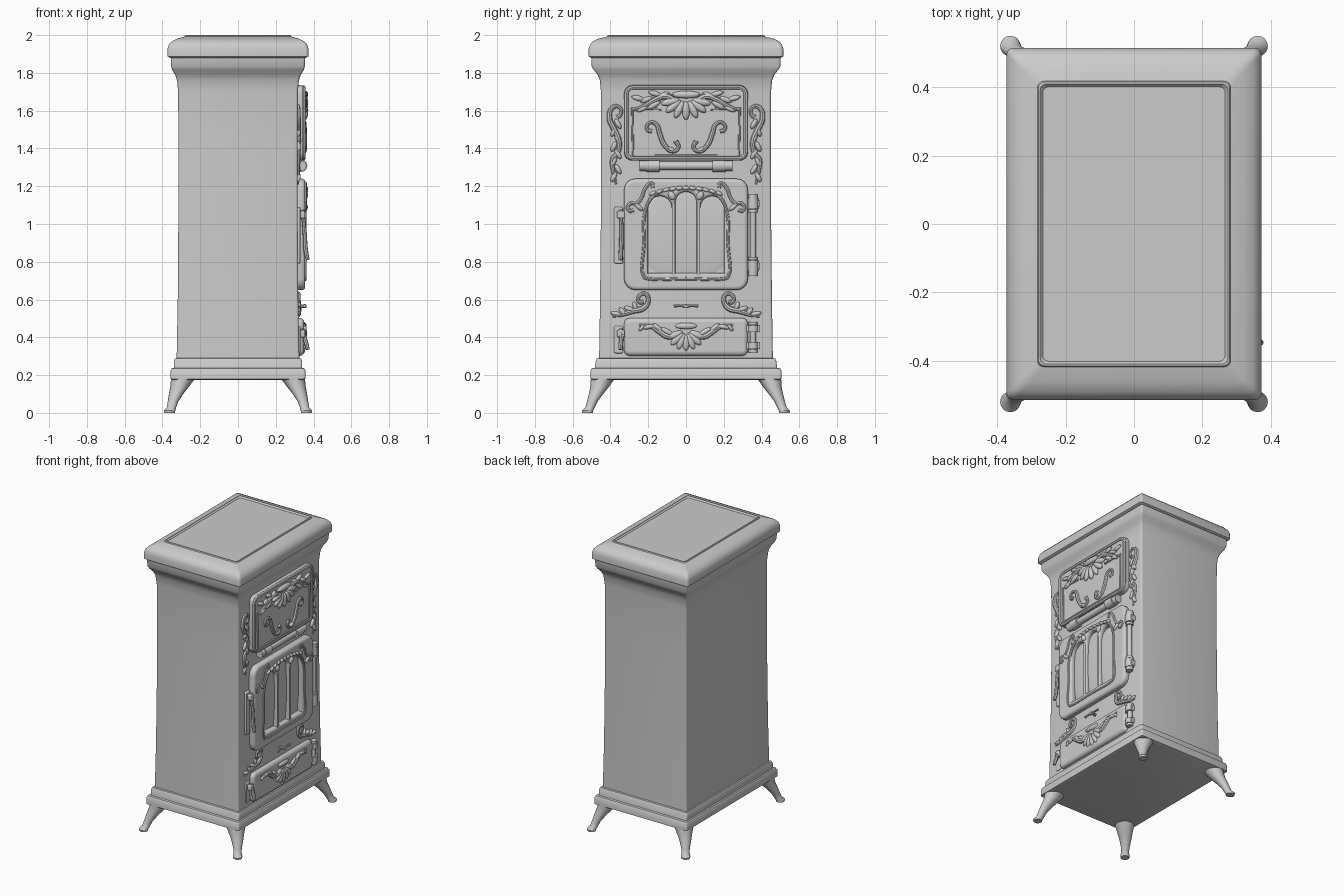
import bpy, bmesh, math
from mathutils import Matrix, Vector

if "Cube" in bpy.data.objects:
    bpy.data.objects.remove(bpy.data.objects["Cube"])

# local x -> world y, local y -> world z, local z -> world x (the decorated face looks along +x)
FACE = Matrix(((0, 0, 1, 0), (1, 0, 0, 0), (0, 1, 0, 0), (0, 0, 0, 1)))


def add(name, data):
    ob = bpy.data.objects.new(name, data)
    bpy.context.collection.objects.link(ob)
    return ob


def mesh_from(name, bm):
    bmesh.ops.recalc_face_normals(bm, faces=bm.faces)
    me = bpy.data.meshes.new(name)
    bm.to_mesh(me)
    bm.free()
    return add(name, me)


def rrect(hx, hy, r, cx=0, cy=0, n=4):
    pts = []
    for k, (sx, sy) in enumerate(((1, 1), (-1, 1), (-1, -1), (1, -1))):
        for i in range(n + 1):
            a = math.pi / 2 * (k + i / n)
            pts.append((cx + sx * (hx - r) + r * math.cos(a), cy + sy * (hy - r) + r * math.sin(a)))
    return pts


def arch(c, w, z0, z1, n=12):
    return [(c - w, z0), (c + w, z0)] + [(c + w * math.cos(math.pi * i / n), z1 + w * math.sin(math.pi * i / n))
                                        for i in range(n + 1)]


def loft(name, rings):
    bm = bmesh.new()
    vs = [[bm.verts.new(p) for p in ring] for ring in rings]
    n = len(vs[0])
    for a, b in zip(vs, vs[1:]):
        for i in range(n):
            bm.faces.new((a[i], a[(i + 1) % n], b[(i + 1) % n], b[i]))
    bm.faces.new(vs[0])
    bm.faces.new(vs[-1])
    return mesh_from(name, bm)


def rect_loft(name, profile, r=0.012):
    return loft(name, [[(x, y, z) for x, y in rrect(hx, hy, r)] for hx, hy, z in profile])


def plate(name, loops, x0, x1, bevel):
    cu = bpy.data.curves.new(name, 'CURVE')
    cu.dimensions = '2D'
    cu.fill_mode = 'BOTH'
    cu.extrude = (x1 - x0) / 2 - bevel
    cu.bevel_depth, cu.bevel_resolution, cu.offset = bevel, 3, -bevel
    for lp in loops:
        sp = cu.splines.new('POLY')
        sp.points.add(len(lp) - 1)
        for p, q in zip(sp.points, lp):
            p.co = (q[0], q[1], 0, 1)
        sp.use_cyclic_u = True
    add(name, cu).matrix_world = Matrix.Translation(((x0 + x1) / 2, 0, 0)) @ FACE


def tube(name, pts, r, x, radii=None, mirror=True, straight=False, cyclic=False):
    cu = bpy.data.curves.new(name, 'CURVE')
    cu.dimensions = '3D'
    cu.bevel_depth, cu.bevel_resolution, cu.use_fill_caps = r, 2, True
    cu.resolution_u = 5
    for s in ((1, -1) if mirror else (1,)):
        sp = cu.splines.new('BEZIER')
        sp.bezier_points.add(len(pts) - 1)
        for i, (b, p) in enumerate(zip(sp.bezier_points, pts)):
            b.co = (s * p[0], p[1], p[2] if len(p) > 2 else 0)
            b.handle_left_type = b.handle_right_type = 'VECTOR' if straight else 'AUTO'
            b.radius = radii[i] if radii else 1
        sp.use_cyclic_u = cyclic
    add(name, cu).matrix_world = Matrix.Translation((x, 0, 0)) @ FACE


def leaves(name, items, x, depth=0.014):
    # each leaf: y, z, angle in degrees, half length, half width; mirrored in y
    bm = bmesh.new()
    for y, z, a, l, w in items:
        for s in ((1, -1) if abs(y) > 1e-4 else (1,)):
            ang = math.radians(a if s > 0 else 180 - a)
            m = (Matrix.Translation((x, 0, 0)) @ FACE @ Matrix.Translation((s * y, z, 0))
                 @ Matrix.Rotation(ang, 4, 'Z') @ Matrix.Diagonal((l, w, depth, 1)))
            bmesh.ops.create_uvsphere(bm, u_segments=12, v_segments=8, radius=1, matrix=m)
    mesh_from(name, bm)


def turned(name, segs, axis, x, y, z):
    # stacked cylinders along y or z: offset, half length, radius
    bm = bmesh.new()
    rot = Matrix.Rotation(math.pi / 2, 4, 'X') if axis == 'y' else Matrix()
    for o, h, r in segs:
        c = Vector((x, y + o, z) if axis == 'y' else (x, y, z + o))
        bmesh.ops.create_cone(bm, cap_ends=True, segments=20, radius1=r, radius2=r, depth=2 * h,
                              matrix=Matrix.Translation(c) @ rot)
    mesh_from(name, bm)


# Plinth, body with flared cornice, and lid
rect_loft("plinth", [(.34, .49, .175), (.357, .505, .18), (.357, .505, .222), (.35, .498, .236),
                     (.34, .483, .238), (.34, .478, .275), (.334, .472, .288), (.32, .46, .29)])
rect_loft("body", [(.325, .46, .28), (.319, .455, .6), (.316, .451, 1.0), (.315, .449, 1.4), (.317, .45, 1.7),
                   (.322, .456, 1.76), (.333, .468, 1.79), (.348, .488, 1.815), (.354, .5, 1.835), (.356, .502, 1.89)])
rect_loft("lid", [(.36, .503, 1.88), (.373, .515, 1.888), (.373, .515, 1.928), (.366, .508, 1.95),
                  (.35, .492, 1.968), (.32, .462, 1.982), (.283, .418, 1.992), (.28, .415, 1.999),
                  (.275, .41, 2.0), (.267, .402, 1.99)], .018)

# Splayed legs
for sx in (1, -1):
    for sy in (1, -1):
        rings = []
        for c, d, r, z in ((.362, .521, .028, 0), (.362, .521, .03, .012), (.352, .508, .025, .03), (.344, .496, .028, .06),
                           (.328, .476, .038, .1), (.308, .456, .05, .14), (.292, .441, .063, .18)):
            rings.append([(sx * (c + r * math.cos(t * math.pi / 8)), sy * (d + r * math.sin(t * math.pi / 8)), z)
                          for t in range(16)])
        loft("leg", rings)

# Upper door with frame moulding
plate("upper_door", [rrect(.328, .2, .045, 0, 1.535)], .3, .35, .015)
tube("upper_door_rim", rrect(.316, .188, .035, 0, 1.535), .012, .346, mirror=False, straight=True, cyclic=True)
tube("upper_door_panel", [(.13, 1.61), (.285, 1.61), (.28, 1.36), (0, 1.36)], .008, .35, straight=True)
tube("upper_door_scroll", [(.18, 1.49), (.205, 1.5), (.195, 1.535), (.16, 1.53), (.14, 1.48), (.115, 1.42), (.07, 1.385),
                           (.04, 1.405), (.055, 1.44)], .011, .352, [1, .9, .8, 1, 1.2, 1.2, 1, .9, 1.2])
tube("upper_door_garland", [(.05, 1.64), (.1, 1.675), (.16, 1.66), (.22, 1.625), (.29, 1.6)], .014, .352, [1, 1.2, 1, .8, .4])
leaves("upper_door_shell", [(.085 * math.sin(t), 1.66 - .06 * math.cos(t), -90 + math.degrees(t), .05, .02)
                            for t in (0, .45, .9, 1.35)] + [(0, 1.685, 0, .08, .02)], .355, .017)
leaves("upper_door_leaves", [(.12 + .045 * i, 1.69 - .012 * i + (.012 if i % 2 else -.008), -20 + 35 * (i % 2), .035, .014)
                             for i in range(4)] + [(.17, 1.63, -30, .04, .015), (.23, 1.61, -25, .035, .012),
                                                   (.08, 1.395, 20, .025, .012)], .352)

# Middle door with three arched windows and a bowed pane
plate("fire_door", [rrect(.328, .295, .06, 0, .945), arch(-.138, .063, .74, 1.085), arch(0, .056, .74, 1.115),
                    arch(.138, .063, .74, 1.085)], .3, .356, .018)
bm = bmesh.new()
bmesh.ops.create_uvsphere(bm, u_segments=40, v_segments=20, radius=1,
                          matrix=Matrix.Translation((.305, 0, .95)) @ Matrix.Diagonal((.03, .3, .28, 1)))
mesh_from("window_pane", bm)
tube("window_moulding", [(0, 1.195), (.09, 1.185), (.17, 1.15), (.215, 1.07), (.222, .9), (.222, .72), (.2, .71), (0, .71)],
     .009, .354)
tube("fire_door_scroll", [(.275, 1.075), (.3, 1.07), (.3, 1.105), (.26, 1.11), (.235, 1.14), (.215, 1.19), (.18, 1.215),
                          (.175, 1.19)], .01, .354)
leaves("window_beads", [(.035 * i, 1.19 - .9 * (.035 * i) ** 2, -6 * i, .02, .011) for i in range(6)]
       + [(.075, 1.15, 60, .025, .018), (.25, 1.09, 40, .03, .012)], .356)

# Lower ash door with shell ornament
plate("ash_door", [rrect(.328, .1, .03, 0, .402)], .3, .35, .022)
leaves("ash_door_shell", [(.065 * math.sin(t), .435 - .062 * math.cos(t), -90 + math.degrees(t), .045, .018)
                          for t in (0, .4, .8, 1.2)] + [(0, .46, 0, .06, .017)], .35, .014)
tube("ash_door_garland", [(.06, .4), (.1, .405), (.14, .43), (.18, .455), (.25, .465)], .012, .349, [.8, 1.3, 1.3, 1, .5])
leaves("ash_door_leaves", [(.1, .43, 30, .04, .014), (.15, .45, 40, .035, .013), (.2, .455, -10, .035, .012),
                           (.235, .45, -50, .022, .01)], .349)

# Scrolls and leaves on the body front
tube("side_scroll", [(.365, 1.565), (.345, 1.58), (.355, 1.62), (.39, 1.615), (.405, 1.56), (.38, 1.5), (.355, 1.44),
                     (.36, 1.38), (.39, 1.34), (.385, 1.28), (.37, 1.21)], .012, .318,
     [1, .8, .8, 1, 1.2, 1.3, 1.2, 1, 1, .9, .4])
leaves("side_leaves", [(.36 + .022 * (i % 2), 1.53 - .04 * i, 60 + 55 * (i % 2), .03, .013) for i in range(8)], .318)
tube("lower_scroll", [(.225, .59), (.245, .585), (.25, .615), (.215, .63), (.2, .595), (.225, .555), (.28, .54),
                      (.34, .52), (.39, .51)], .011, .32, [1.1, .9, .9, 1, 1.1, 1.4, 1.4, 1, .5])
leaves("lower_leaves", [(.27, .565, 70, .025, .012), (.3, .55, 20, .03, .013), (.335, .535, 50, .028, .013),
                        (.37, .525, 10, .03, .012)], .32)

# Draught key between the doors
tube("draught_key", [(-.065, .565), (-.03, .567), (0, .565), (.03, .567), (.065, .565)], .009, .352,
     [.9, .6, 1.2, .6, .9], mirror=False)
tube("draught_stem", [(0, .565, -.05), (0, .565, .01)], .009, .352, mirror=False)

# Hinges: rods with knuckles
turned("upper_hinge", [(0, .24, .018), (-.175, .035, .032), (.175, .035, .032), (-.225, .02, .027), (.225, .02, .027),
                       (0, .15, .022)], 'y', .335, 0, 1.308)
turned("fire_door_hinge", [(0, .215, .016)] + [(s * o, h, r) for s in (1, -1) for o, h, r in
       ((.165, .028, .028), (.205, .012, .024), (.125, .008, .024))], 'z', .335, .355, .943)
turned("ash_door_hinge", [(0, .08, .016)] + [(s * o, h, r) for s in (1, -1) for o, h, r in
       ((.045, .018, .028), (.073, .008, .024))], 'z', .332, .355, .4)
for z in (1.108, .778, .445, .355):
    plate("hinge_strap", [rrect(.045, .018, .006, .345, z)], .3, .345, .005)

# Latches on the left of the doors
for name, z0, z1 in (("fire_door_latch", .79, 1.09), ("ash_door_latch", .315, .46)):
    h = z1 - z0
    plate(name + "_plate", [rrect(.024, h / 2, .01, -.357, (z0 + z1) / 2)], .3, .33, .006)
    plate(name + "_catch", [rrect(.02, .02, .008, -.345, z1 - .04)], .3, .355, .006)
    tube(name + "_lever", [(-.345, z1 - .015, 0), (-.342, z1 - h * .4, .01), (-.345, z0 + .05, .02), (-.347, z0 + .02, .028)],
         .012, .342, [.8, .9, 1, .8], mirror=False)

# Make everything mesh and smooth it
bpy.ops.object.select_all(action='SELECT')
bpy.context.view_layer.objects.active = bpy.data.objects["body"]
bpy.ops.object.convert(target='MESH')
bpy.ops.object.shade_smooth_by_angle(angle=math.radians(35))
